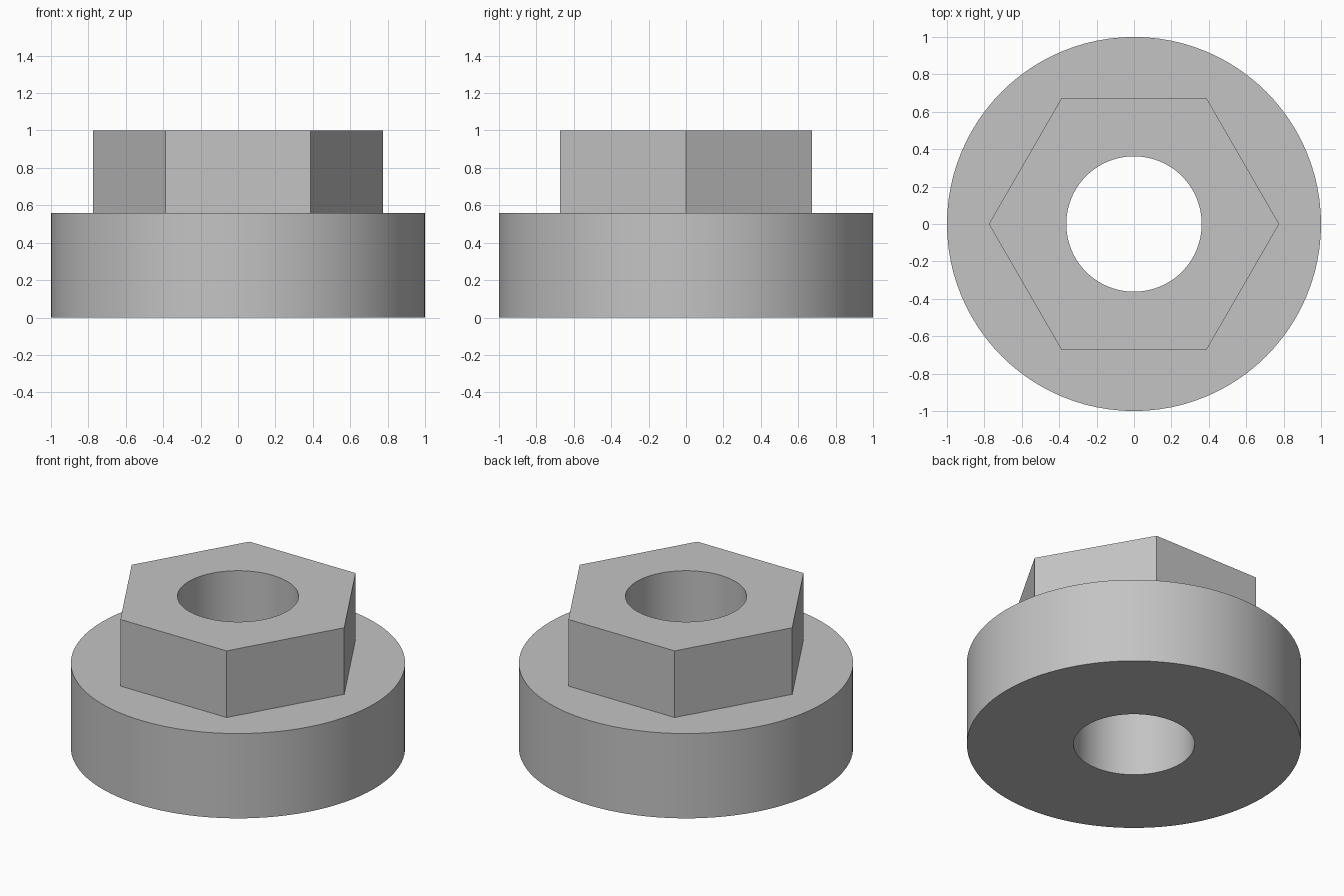
import bpy
import bmesh
from math import cos, pi, sin, tau

cube = bpy.data.objects.get("Cube")
if cube:
    bpy.data.objects.remove(cube, do_unlink=True)

SEGMENTS = 96
FLANGE_R, FLANGE_H = 1.0, 0.56
HEX_R, TOTAL_H = 0.776, 1.0
BORE_R = 0.362

# Plain grey metal
grey = bpy.data.materials.new("grey_metal")
grey.use_nodes = True
colour = (0.55, 0.55, 0.55, 1)
grey.diffuse_color = colour
grey.node_tree.nodes["Principled BSDF"].inputs["Base Color"].default_value = colour


def circle(radius):
    return lambda angle: radius


def hexagon(radius):
    # Distance to a hexagon side, with corners on the x axis
    return lambda angle: radius * cos(pi / 6) / cos(angle % (pi / 3) - pi / 6)


# Closed section from the bore, round the flange and hex head, back to the bore
section = [
    (circle(BORE_R), 0),
    (circle(FLANGE_R), 0),
    (circle(FLANGE_R), FLANGE_H),
    (hexagon(HEX_R), FLANGE_H),
    (hexagon(HEX_R), TOTAL_H),
    (circle(BORE_R), TOTAL_H),
]

bm = bmesh.new()
rings = []
for outline, z in section:
    ring = []
    for i in range(SEGMENTS):
        angle = tau * i / SEGMENTS
        r = outline(angle)
        ring.append(bm.verts.new((r * cos(angle), r * sin(angle), z)))
    rings.append(ring)

for k, lower in enumerate(rings):
    upper = rings[(k + 1) % len(rings)]
    for i in range(SEGMENTS):
        j = (i + 1) % SEGMENTS
        bm.faces.new((lower[i], lower[j], upper[j], upper[i]))
bmesh.ops.recalc_face_normals(bm, faces=bm.faces)

mesh = bpy.data.meshes.new("flanged_hex_nut")
bm.to_mesh(mesh)
bm.free()
mesh.materials.append(grey)
nut = bpy.data.objects.new("flanged_hex_nut", mesh)
bpy.context.collection.objects.link(nut)

# Smooth round walls, sharp rims and hex corners
bpy.ops.object.select_all(action='DESELECT')
nut.select_set(True)
bpy.context.view_layer.objects.active = nut
bpy.ops.object.shade_smooth_by_angle(angle=pi / 6)
